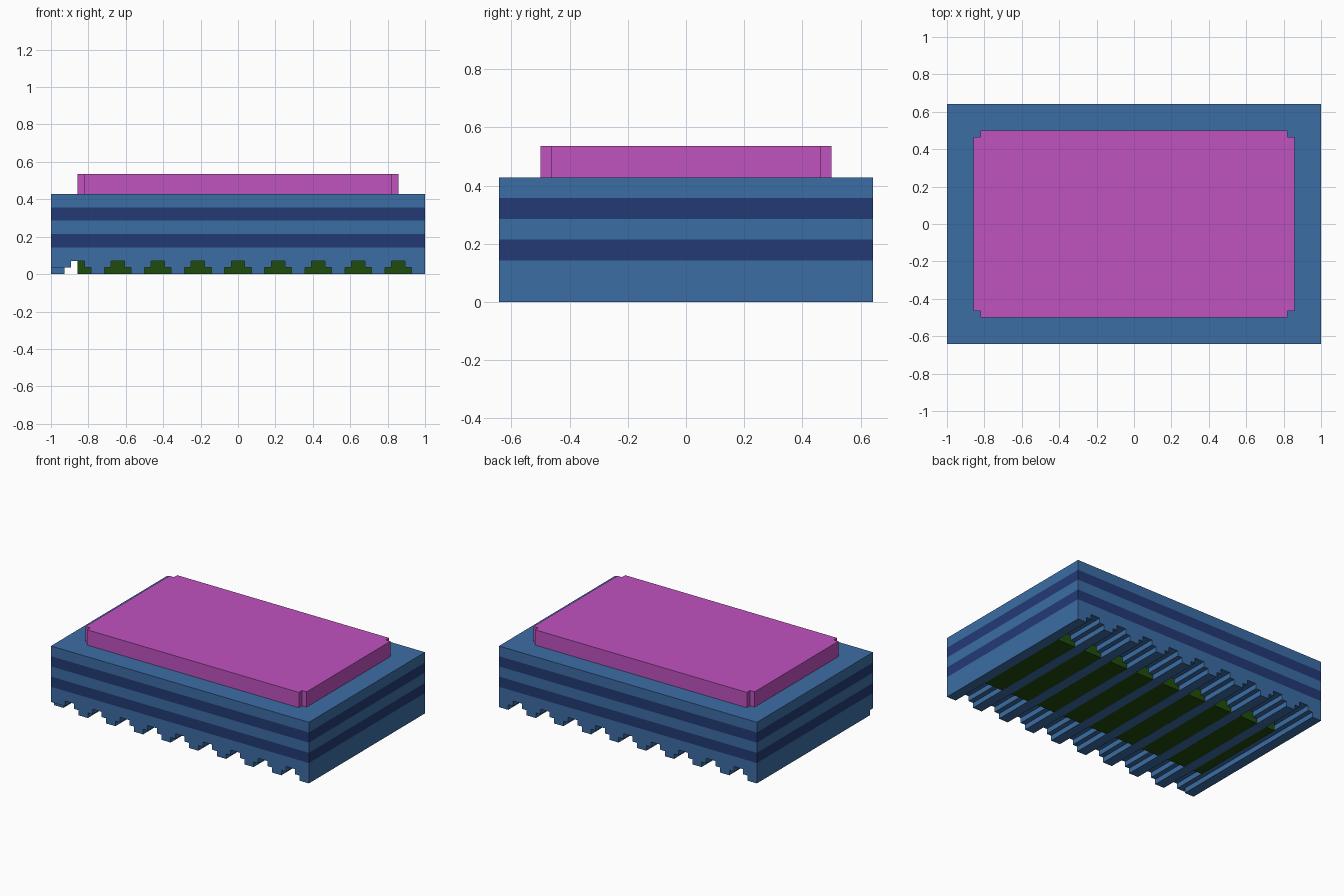
import bpy, bmesh

cube = bpy.data.objects.get("Cube")
if cube:
    bpy.data.objects.remove(cube, do_unlink=True)

U = 2 / 28          # grid unit of the design
H = U / 2


def material(name, rgb):
    lin = [((c / 255 + 0.055) / 1.055) ** 2.4 if c > 10 else c / 255 / 12.92 for c in rgb]
    m = bpy.data.materials.new(name)
    m.use_nodes = True
    m.diffuse_color = (*lin, 1)
    m.node_tree.nodes["Principled BSDF"].inputs["Base Color"].default_value = (*lin, 1)
    return m


BLUE = material("blue", (60, 109, 165))
NAVY = material("navy", (35, 58, 116))
MAGENTA = material("magenta", (192, 82, 192))
GREEN = material("dark green", (32, 76, 12))


def finish(bm, name, *mats):
    bmesh.ops.recalc_face_normals(bm, faces=bm.faces)
    mesh = bpy.data.meshes.new(name)
    bm.to_mesh(mesh)
    bm.free()
    for m in mats:
        mesh.materials.append(m)
    obj = bpy.data.objects.new(name, mesh)
    bpy.context.collection.objects.link(obj)
    return obj


def extrude(points, offset):
    """Closed outline extruded along an offset vector."""
    bm = bmesh.new()
    face = bm.faces.new([bm.verts.new(p) for p in points])
    moved = bmesh.ops.extrude_face_region(bm, geom=[face])["geom"]
    bmesh.ops.translate(bm, vec=offset, verts=[v for v in moved if isinstance(v, bmesh.types.BMVert)])
    return bm


def box(name, x, y, z, mat):
    pts = [(x[0], y[0], z[0]), (x[1], y[0], z[0]), (x[1], y[1], z[0]), (x[0], y[1], z[0])]
    return finish(extrude(pts, (0, 0, z[1] - z[0])), name, mat)


# Main slab: nine narrow slots cut into the underside profile
centres = [3 * U * i for i in range(-4, 5)]
profile = [(-1, H)]
for c in centres:
    profile += [(c - H, H), (c - H, U), (c + H, U), (c + H, H)]
profile += [(1, H), (1, 6 * U), (-1, 6 * U)]
bm = extrude([(x, -9 * U, z) for x, z in profile], (0, 18 * U, 0))
bmesh.ops.recalc_face_normals(bm, faces=bm.faces)

# Two dark bands around the sides
for k in (2, 3, 4, 5):
    bmesh.ops.bisect_plane(bm, geom=bm.verts[:] + bm.edges[:] + bm.faces[:],
                           plane_co=(0, 0, k * U), plane_no=(0, 0, 1))
bm.normal_update()
for f in bm.faces:
    z = f.calc_center_median().z / U
    if abs(f.normal.z) < 0.5 and (2 < z < 3 or 4 < z < 5):
        f.material_index = 1
finish(bm, "slab", BLUE, NAVY)

# Lower rails, leaving the wider half of each channel between them
edges = [-1] + [v for c in centres for v in (c - U, c + U)] + [1]
for i in range(0, len(edges), 2):
    front = -9 * U + (H if i == 0 else 0)
    box(f"rail_{i // 2 + 1}", (edges[i], edges[i + 1]), (front, 9 * U), (0, H), BLUE)

# Core that fills the middle of the channels
box("channel_core", (-12 * U, 13 * U - 0.001), (-5 * U, 5 * U), (0.001, U + 0.001), GREEN)

# Raised top panel with notched corners
a, b = 12 * U, 7 * U
quarter = [(a, b - H), (a - H, b - H), (a - H, b)]
outline = quarter + [(-x, y) for x, y in reversed(quarter)]
outline += [(-x, -y) for x, y in quarter] + [(x, -y) for x, y in reversed(quarter)]
finish(extrude([(x, y, 6 * U) for x, y in outline], (0, 0, 1.5 * U)), "top_panel", MAGENTA)
